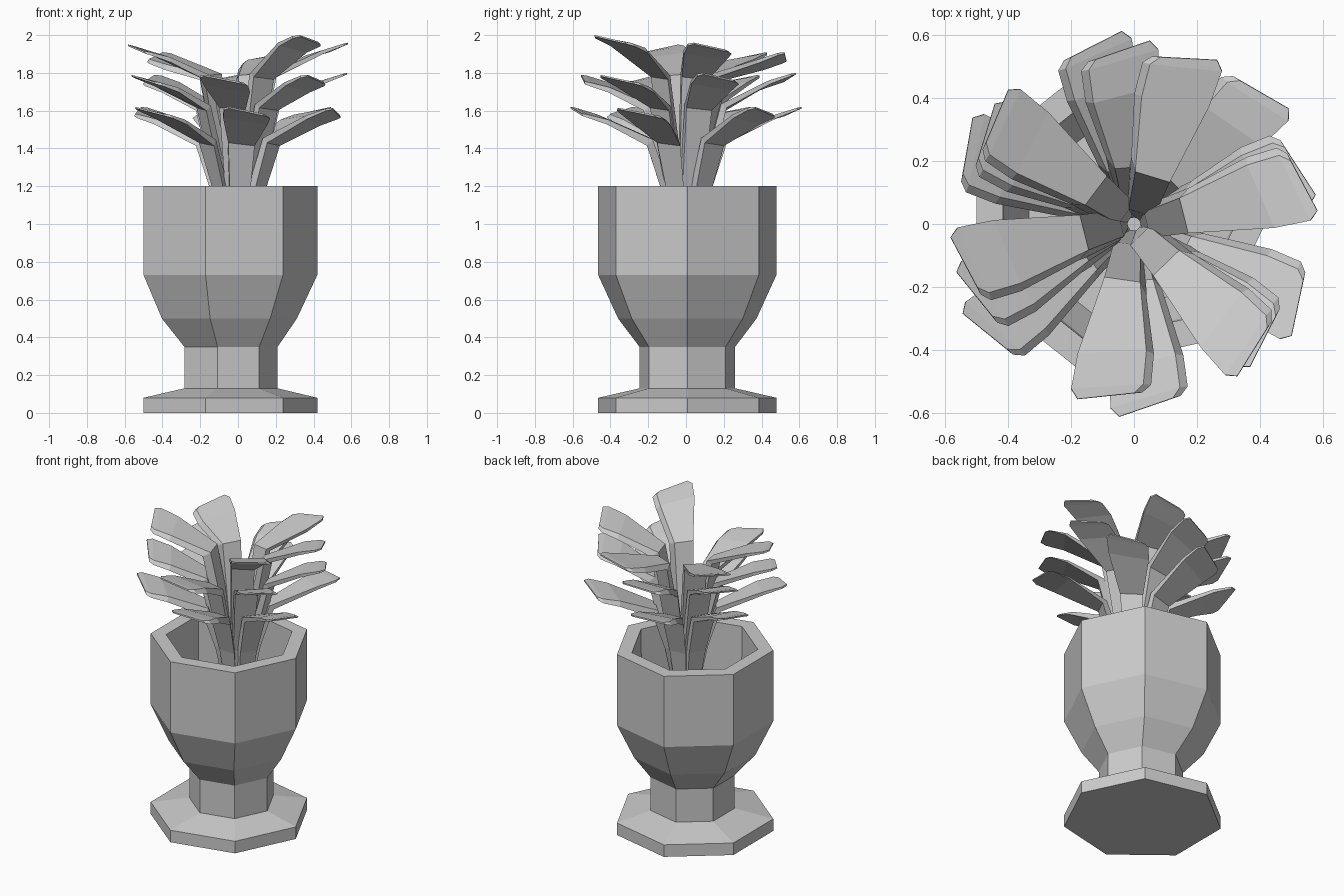
import bpy, bmesh, math
from mathutils import Vector

if "Cube" in bpy.data.objects:
    bpy.data.objects.remove(bpy.data.objects["Cube"])


def finish(name, bm):
    bmesh.ops.recalc_face_normals(bm, faces=bm.faces[:])
    me = bpy.data.meshes.new(name)
    bm.to_mesh(me)
    bm.free()
    ob = bpy.data.objects.new(name, me)
    bpy.context.collection.objects.link(ob)
    return ob


def loft(name, rings):
    """Skin a list of equal-length point rings and cap both ends."""
    bm = bmesh.new()
    vs = [[bm.verts.new(p) for p in ring] for ring in rings]
    n = len(vs[0])
    for a, b in zip(vs, vs[1:]):
        for i in range(n):
            j = (i + 1) % n
            bm.faces.new((a[i], a[j], b[j], b[i]))
    bm.faces.new(vs[0])
    bm.faces.new(vs[-1])
    return finish(name, bm)


# Seven-sided urn: foot, neck, bowl, rim, then inside wall down to the floor
def heptagon(r, z, cx=-0.064):
    return [(cx + r * math.cos(math.tau * i / 7),
             0.007 + r * math.sin(math.tau * i / 7), z) for i in range(7)]


loft("planter", [heptagon(*p) for p in [
    (0.484, 0), (0.484, 0.08), (0.26, 0.13, -0.05), (0.26, 0.35, -0.05),
    (0.376, 0.50), (0.484, 0.73), (0.484, 1.2), (0.39, 1.2),
    (0.385, 0.76), (0.30, 0.6)]])


# Leaf: narrow stem that bends outwards into a broad, slightly rolled blade
def leaf(name, angle, tip_z, bend_r, bend_z, base_r, reach):
    a = math.radians(angle)
    out = Vector((math.cos(a), math.sin(a), 0))
    side = Vector((-math.sin(a), math.cos(a), 0))
    # radius, height, half width, thickness, roll drop, skew
    stations = [
        (0.02, 0.80, 0.03, 0.04, 0, 0),
        (base_r, 1.20, 0.055, 0.05, 0, 0),
        (bend_r, bend_z, 0.07, 0.045, 0.005, 0),
        (reach - 0.14, tip_z - 0.035, 0.12, 0.025, 0.015, 0.02),
        (reach - 0.03, tip_z - 0.005, 0.125, 0.015, 0.02, 0.025),
        (reach, tip_z, 0.10, 0.01, 0.02, 0.025)]
    rings = []
    for i, (r, z, w, t, roll, skew) in enumerate(stations):
        # thickness is measured across the growing direction
        p, q = stations[max(i - 1, 0)], stations[min(i + 1, 5)]
        d = Vector((q[0] - p[0], q[1] - p[1])).normalized()
        under = (out * d.y - Vector((0, 0, 1)) * d.x) * t

        def at(s):
            return out * (r - skew * s) + side * (w * s) + Vector((0, 0, z - roll * s))
        rings.append([at(-1), at(1 - 0.025 / w), at(1) + under, at(-1) + under * 0.8])
    loft(name, rings)


# Three tiers of leaves: angle, tip height
tiers = {
    "lower": (0.18, 1.45, 0.09, 0.58,
              [(-26, 1.595), (46, 1.60), (103, 1.60), (156, 1.60), (217, 1.60), (275, 1.60)]),
    "middle": (0.18, 1.63, 0.065, 0.55,
               [(19, 1.78), (95, 1.78), (149, 1.77), (205, 1.77), (262, 1.77), (319, 1.77)]),
    "upper": (0.16, 1.79, 0.04, 0.55,
              [(14, 1.94), (73, 1.89), (143, 1.89), (194, 1.93), (314, 1.98)]),
}
for tier, (br, bz, r0, reach, leaves) in tiers.items():
    for i, (ang, tz) in enumerate(leaves):
        leaf(f"{tier}_leaf_{i + 1}", ang, tz, br, bz, r0, reach)
